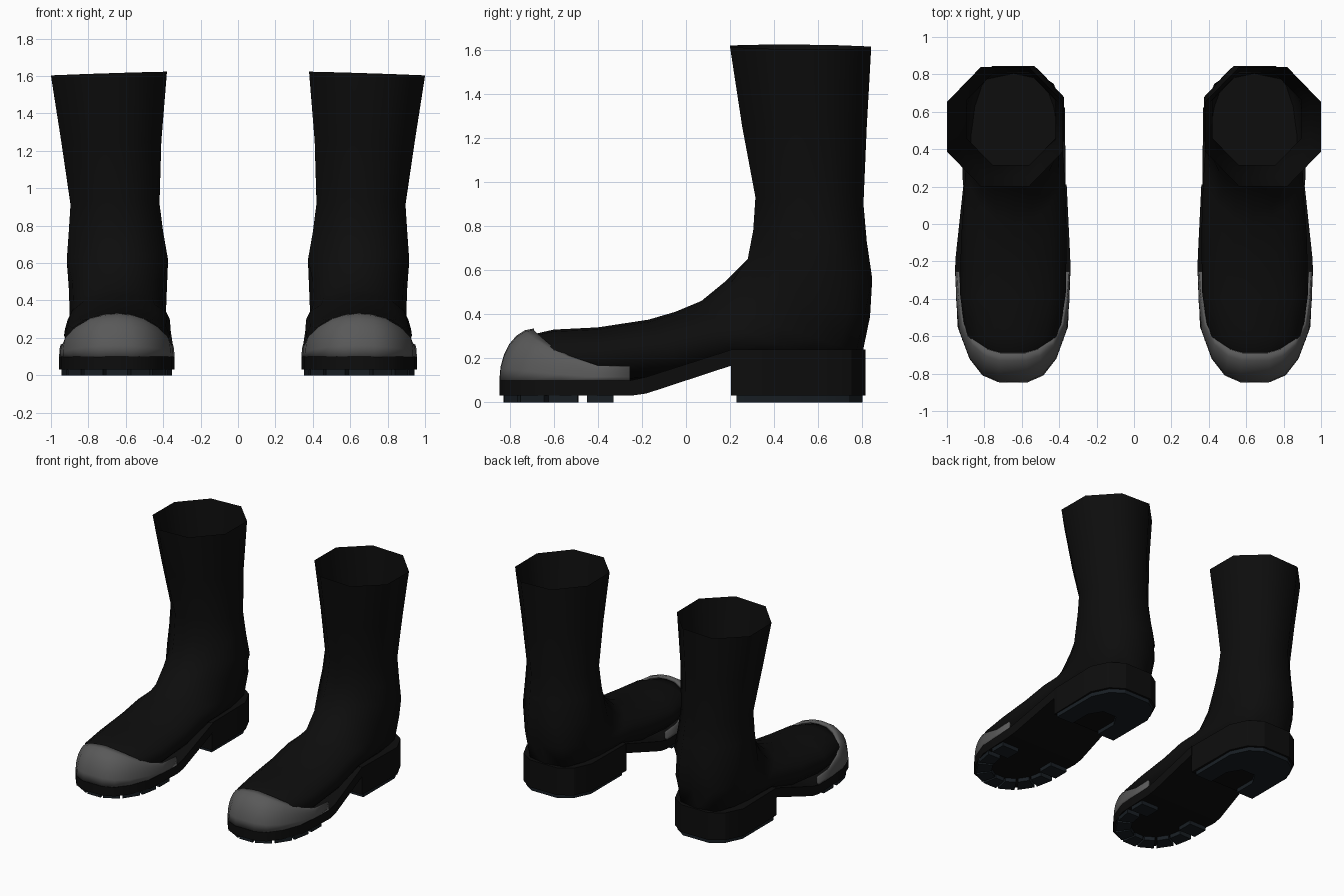
import bpy, bmesh
from math import sin, cos, pi, radians

cube = bpy.data.objects.get("Cube")
if cube:
    bpy.data.objects.remove(cube, do_unlink=True)

CX = 0.648  # centre line of the left boot


def material(name, color):
    m = bpy.data.materials.new(name)
    m.use_nodes = True
    m.diffuse_color = (*color, 1)
    bsdf = m.node_tree.nodes["Principled BSDF"]
    bsdf.inputs["Base Color"].default_value = (*color, 1)
    bsdf.inputs["Roughness"].default_value = 0.8
    return m


BLACK = material("black rubber", (0.004, 0.004, 0.004))
GREY = material("grey toe guard", (0.1, 0.1, 0.1))
SLATE = material("slate tread", (0.009, 0.013, 0.017))


def make(name, bm, mat, side, angle):
    """Turn a bmesh into an object, flipped across x for the right boot."""
    for v in bm.verts:
        v.co.x *= side
    bmesh.ops.recalc_face_normals(bm, faces=bm.faces)
    mesh = bpy.data.meshes.new(name)
    bm.to_mesh(mesh)
    bm.free()
    mesh.materials.append(mat)
    ob = bpy.data.objects.new(name, mesh)
    bpy.context.collection.objects.link(ob)
    bpy.ops.object.select_all(action="DESELECT")
    ob.select_set(True)
    bpy.context.view_layer.objects.active = ob
    bpy.ops.object.shade_smooth_by_angle(angle=radians(angle))
    return ob


def skin(bm, rows, closed):
    """Bridge rows of points with quads."""
    rows = [[bm.verts.new(p) for p in row] for row in rows]
    for a, b in zip(rows, rows[1:]):
        n = len(a)
        for i in range(n if closed else n - 1):
            j = (i + 1) % n
            bm.faces.new((a[i], a[j], b[j], b[i]))
    return rows


def prism(bm, outline, z0, z1):
    """Extrude a flat outline between two heights."""
    rows = skin(bm, [[(x, y, z) for x, y in outline] for z in (z0, z1)], True)
    bm.faces.new(rows[0])
    bm.faces.new(rows[1])


# Upper rings from the opening to the toe: front y, z, back y, z, inner x, outer x
SHAFT = [
    (0.20, 1.615, 0.84, 1.61, 0.38, 1.00),
    (0.255, 1.25, 0.82, 1.25, 0.41, 0.945),
    (0.315, 0.93, 0.805, 0.90, 0.42, 0.895),
    (0.305, 0.78, 0.82, 0.73, 0.40, 0.905),
    (0.28, 0.65, 0.845, 0.56, 0.375, 0.915),
]
FOOT = [
    (0.18, 0.55, 0.835, 0.39, 0.38, 0.905),
    (0.07, 0.46, 0.80, 0.22, 0.385, 0.90),
    (0.01, 0.435, 0.62, 0.18, 0.375, 0.90),
    (-0.05, 0.41, 0.30, 0.19, 0.365, 0.91),
    (-0.17, 0.375, 0.0, 0.12, 0.36, 0.925),
    (-0.40, 0.34, -0.35, 0.09, 0.365, 0.93),
    (-0.60, 0.33, -0.60, 0.09, 0.40, 0.90),
    (-0.71, 0.305, -0.72, 0.09, 0.48, 0.82),
    (-0.79, 0.20, -0.79, 0.09, 0.56, 0.73),
]


def upper_ring(ring, shaft, tilt):
    fy, fz, by, bz, x0, x1 = ring
    pts = []
    for k in range(16):
        c, s = cos(k * pi / 8), sin(k * pi / 8)
        if shaft:  # eight-sided shaft
            r = 1 / cos(pi / 8) if k % 2 else 1
            c, s = c * r, s * r
        elif c < 0:  # squarer underside
            s = (abs(s) ** 0.6) * (1 if s > 0 else -1)
        t = (1 - c) / 2
        pts.append(((x0 + x1) / 2 + s * (x1 - x0) / 2,
                    fy + (by - fy) * t, fz + (bz - fz) * t - tilt * s))
    return pts


def upper(side, tag):
    bm = bmesh.new()
    rings = [upper_ring(r, True, 0.01 if i == 0 else 0) for i, r in enumerate(SHAFT)]
    rings += [upper_ring(r, False, 0) for r in FOOT]
    rows = skin(bm, rings, True)
    bm.faces.new(rows[-1])
    make(tag + "_upper", bm, BLACK, side, 50)


# Sole stations: y, inner x, outer x, bottom z, top z
SOLE = [
    (-0.847, 0.57, 0.72, 0.03, 0.1), (-0.81, 0.485, 0.81, 0.03, 0.1),
    (-0.72, 0.415, 0.88, 0.03, 0.1), (-0.55, 0.353, 0.943, 0.03, 0.1),
    (-0.25, 0.34, 0.957, 0.03, 0.1), (-0.18, 0.341, 0.954, 0.04, 0.115),
    (0.21, 0.36, 0.912, 0.168, 0.24),
]
HEEL = [
    (0.205, 0.365, 0.915, 0.03, 0.24), (0.62, 0.37, 0.923, 0.03, 0.24),
    (0.75, 0.43, 0.86, 0.03, 0.24), (0.815, 0.53, 0.76, 0.03, 0.24),
]


def slab(name, stations, side):
    bm = bmesh.new()
    rows = skin(bm, [[(a, y, lo), (b, y, lo), (b, y, hi), (a, y, hi)]
                     for y, a, b, lo, hi in stations], True)
    bm.faces.new(rows[0])
    bm.faces.new(rows[-1])
    make(name, bm, BLACK, side, 30)


# Toe cap columns: bottom offset, y, then top offset, y, z
CAP = [
    (0.0, -0.847, 0.0, -0.69, 0.335), (0.08, -0.845, 0.07, -0.69, 0.328),
    (0.16, -0.81, 0.14, -0.67, 0.308), (0.232, -0.72, 0.212, -0.62, 0.265),
    (0.288, -0.57, 0.265, -0.53, 0.212), (0.302, -0.42, 0.288, -0.40, 0.168),
    (0.308, -0.255, 0.298, -0.255, 0.165),
]


def toe_cap(side, tag):
    bm = bmesh.new()
    columns = [(-1, c) for c in reversed(CAP[1:])] + [(1, c) for c in CAP]
    rows = []
    for m, (bx, by, tx, ty, tz) in columns:
        row = []
        for i in range(7):
            a = i * pi / 12
            h = 1 - cos(a)
            row.append((CX + m * (bx + (tx - bx) * h), by + (ty - by) * h,
                        0.098 + (tz - 0.098) * sin(a)))
        rows.append(row)
    skin(bm, rows, False)
    ob = make(tag + "_toe_cap", bm, GREY, side, 50)
    shell = ob.modifiers.new("thickness", "SOLIDIFY")
    shell.thickness = 0.02
    shell.offset = -1


def toe_lugs(side, tag):
    bm = bmesh.new()
    # Wedge lugs around the toe
    for i in range(7):
        a0, a1 = (pi * (i + f) / 7 for f in (0.07, 0.93))
        prism(bm, [(CX + r * cos(a), -0.48 - q * sin(a))
                   for r, q, a in ((0.295, 0.355, a0), (0.295, 0.355, a1),
                                   (0.19, 0.24, a1), (0.19, 0.24, a0))], 0, 0.032)
    # Straight lugs behind them
    for m in (-1, 1):
        prism(bm, [(CX + m * x, y) for x, y in
                   ((0.295, -0.45), (0.295, -0.33), (0.15, -0.33), (0.15, -0.45))], 0, 0.032)
    make(tag + "_toe_lugs", bm, SLATE, side, 30)


def heel_tread(side, tag):
    # Horseshoe with an open front
    half = [(0.12, 0.23), (0.12, 0.40), (0.06, 0.50)]
    rim = [(0.11, 0.80), (0.20, 0.74), (0.262, 0.61), (0.262, 0.23)]
    right = half[::-1] + rim[::-1]
    bm = bmesh.new()
    # Right half then left half, closed through the back
    outline = right + [(-x, y) for x, y in reversed(right)]
    prism(bm, [(CX - 0.002 + x, y) for x, y in outline], 0, 0.032)
    make(tag + "_heel_tread", bm, SLATE, side, 30)


for side, tag in ((1, "left"), (-1, "right")):
    upper(side, tag)
    slab(tag + "_sole", SOLE, side)
    slab(tag + "_heel", HEEL, side)
    toe_cap(side, tag)
    toe_lugs(side, tag)
    heel_tread(side, tag)
